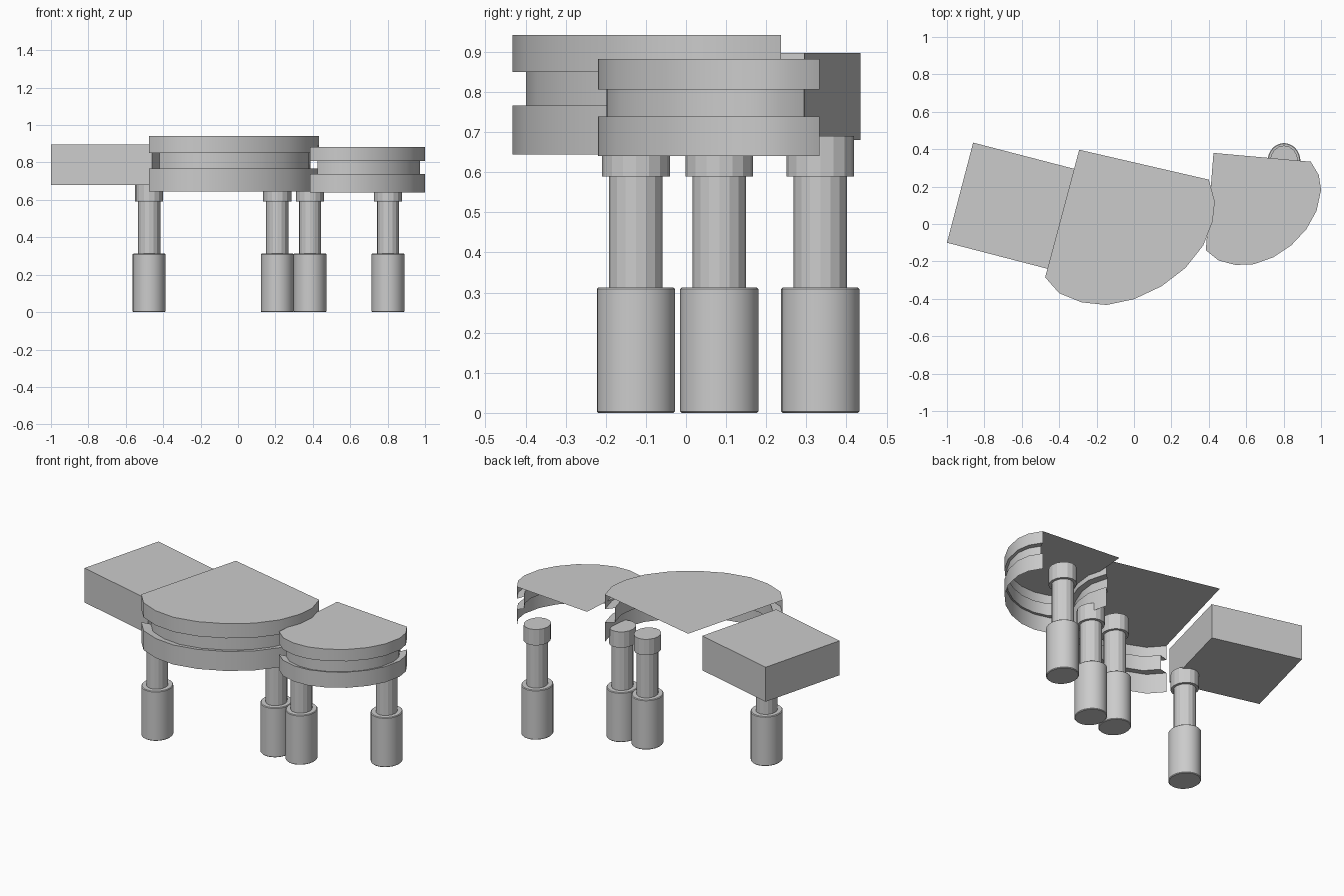
import bpy, bmesh, math
from mathutils import Matrix

if "Cube" in bpy.data.objects:
    bpy.data.objects.remove(bpy.data.objects["Cube"])


def finish(bm, name, angle=30):
    me = bpy.data.meshes.new(name)
    bm.to_mesh(me)
    bm.free()
    ob = bpy.data.objects.new(name, me)
    bpy.context.collection.objects.link(ob)
    bpy.ops.object.select_all(action='DESELECT')
    bpy.context.view_layer.objects.active = ob
    ob.select_set(True)
    bpy.ops.object.shade_smooth_by_angle(angle=math.radians(angle))
    return ob


def curved_shell(name, corner, arc, centre, profile):
    """Flat top plus a grooved wall following the arc; open behind and below."""
    bm = bmesh.new()
    rows = []
    for s, z in profile:
        rows.append([bm.verts.new((centre[0] + (x - centre[0]) * s,
                                   centre[1] + (y - centre[1]) * s, z))
                     for x, y in arc])
    bm.faces.new(rows[0] + [bm.verts.new((*corner, profile[0][1]))])
    for a, b in zip(rows, rows[1:]):
        for i in range(len(arc) - 1):
            bm.faces.new((a[i], b[i], b[i + 1], a[i + 1]))
    return finish(bm, name)


def groove_profile(top, g1, g0, bottom, s=0.89, lip=0.004):
    return [(1, top), (1, g1), (s, g1 + lip), (s, g0 - lip), (1, g0), (1, bottom)]


def leg_part(name, x, y, rx, ry, z0, z1, sides, angle, chamfer=0):
    bm = bmesh.new()
    bmesh.ops.create_cone(bm, cap_ends=True, segments=sides, radius1=1, radius2=1, depth=1)
    bm.transform(Matrix.Translation((x, y, (z0 + z1) / 2))
                 @ Matrix.Diagonal((rx, ry, z1 - z0, 1)))
    if chamfer:
        rims = [e for e in bm.edges if abs(e.verts[0].co.z - e.verts[1].co.z) < 1e-5]
        bmesh.ops.bevel(bm, geom=rims, offset=chamfer, segments=1, affect='EDGES')
    return finish(bm, name, angle)


# Left end box
bm = bmesh.new()
outline = [(-1.0, -0.10), (-0.46, -0.24), (-0.32, 0.295), (-0.86, 0.435)]
base = bm.faces.new([bm.verts.new((x, y, 0.68)) for x, y in outline])
ext = bmesh.ops.extrude_face_region(bm, geom=[base], use_keep_orig=True)
for v in ext['geom']:
    if isinstance(v, bmesh.types.BMVert):
        v.co.z = 0.897
bmesh.ops.recalc_face_normals(bm, faces=bm.faces[:])
finish(bm, "end_box")

# Large middle shell
curved_shell("middle_shell", (-0.293, 0.397),
             [(-.475, -.285), (-.40, -.37), (-.28, -.419), (-.147, -.433), (0, -.402),
              (.147, -.333), (.275, -.235), (.37, -.115), (.42, .012), (.432, .12), (.40, .237)],
             (0.02, -0.12), groove_profile(0.942, 0.85, 0.767, 0.644))

# Smaller right shell
curved_shell("right_shell", (0.425, 0.38),
             [(.384, -.14), (.452, -.195), (.543, -.219), (.64, -.215), (.745, -.178),
              (.842, -.113), (.922, -.027), (.976, .07), (1.0, .182), (.988, .262), (.945, .333)],
             (0.75, -0.035), groove_profile(0.882, 0.807, 0.739, 0.64))

# Stepped legs
legs = [(-0.475, -0.125), (0.21, 0.083), (0.385, 0.083), (0.802, 0.335)]
for i, (x, y) in enumerate(legs, 1):
    leg_part(f"leg_base_{i}", x, y, 0.088, 0.0975, 0, 0.313, 32, 30, 0.004)
    leg_part(f"leg_shaft_{i}", x, y, 0.060, 0.067, 0.30, 0.595, 16, 15)
    leg_part(f"leg_cap_{i}", x, y, 0.075, 0.0845, 0.59, 0.69, 16, 15)
